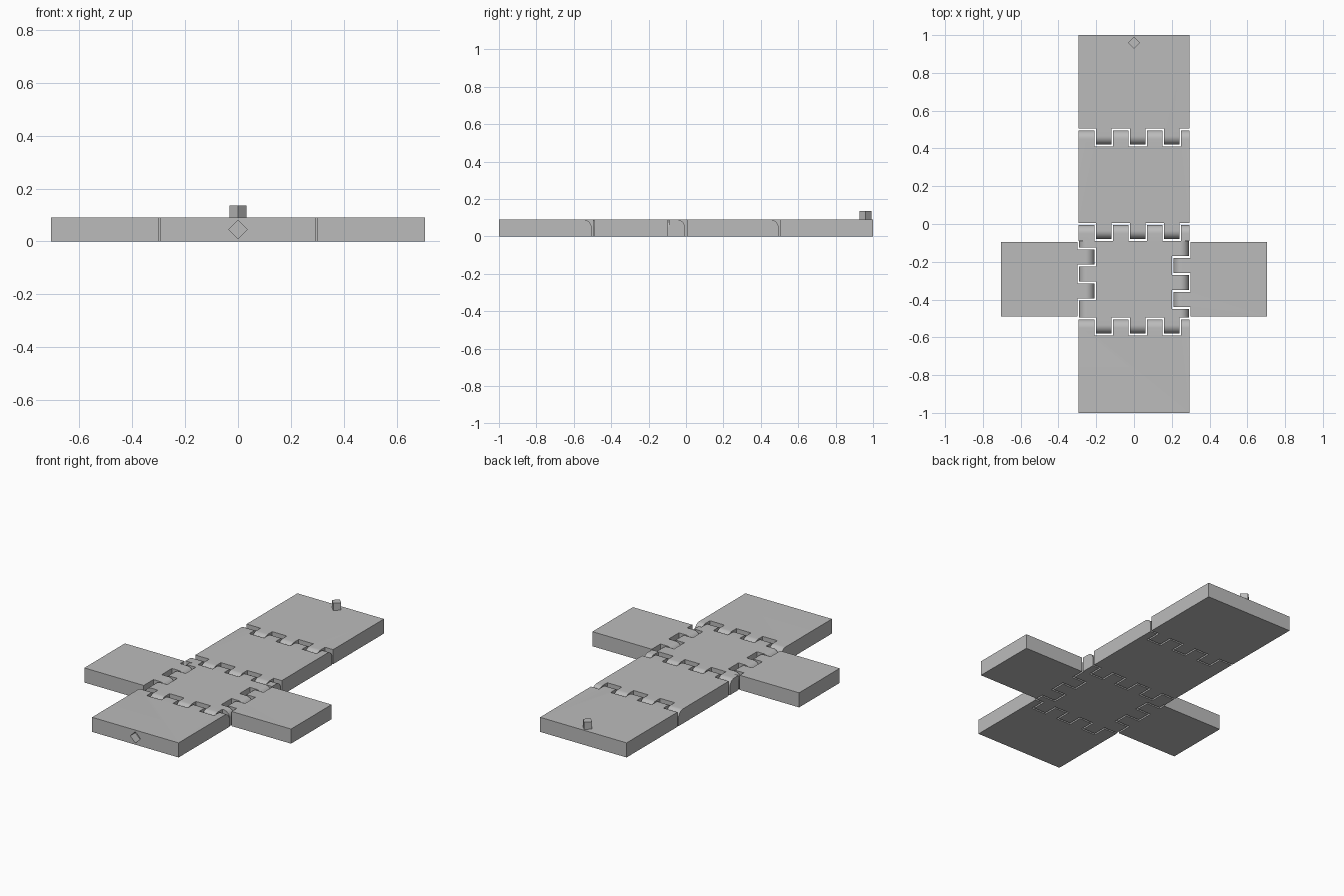
import bpy, bmesh, math
from mathutils import Vector

if "Cube" in bpy.data.objects:
    bpy.data.objects.remove(bpy.data.objects["Cube"])

THICK = 0.09      # panel thickness
GAP = 0.01        # clearance between panels
RADIUS = 0.045    # rounding on the knuckle ends
HALF = 0.295      # half width of the long strip

grey = bpy.data.materials.new("plain_grey")
grey.use_nodes = True
grey.diffuse_color = (0.5, 0.5, 0.5, 1)
grey.node_tree.nodes["Principled BSDF"].inputs["Base Color"].default_value = (0.5, 0.5, 0.5, 1)


def finish(name, bm):
    bmesh.ops.recalc_face_normals(bm, faces=bm.faces)
    mesh = bpy.data.meshes.new(name)
    bm.to_mesh(mesh)
    bm.free()
    mesh.materials.append(grey)
    obj = bpy.data.objects.new(name, mesh)
    bpy.context.collection.objects.link(obj)
    return obj


def prism(bm, points, shift):
    """Closed prism from a planar loop of points."""
    face = bm.faces.new([bm.verts.new(p) for p in points])
    out = bmesh.ops.extrude_face_region(bm, geom=[face])
    moved = [v for v in out["geom"] if isinstance(v, bmesh.types.BMVert)]
    bmesh.ops.translate(bm, verts=moved, vec=Vector(shift))


def box(bm, x0, x1, y0, y1, z0, z1):
    prism(bm, [(x0, y0, z0), (x1, y0, z0), (x1, y1, z0), (x0, y1, z0)], (0, 0, z1 - z0))


def cut(target, bm):
    tool = finish("cutter", bm)
    tool.hide_render = True
    mod = target.modifiers.new("cut", "BOOLEAN")
    mod.operation, mod.solver, mod.object = "DIFFERENCE", "EXACT", tool
    mod.use_self = True
    bpy.context.view_layer.objects.active = target
    bpy.ops.object.modifier_apply(modifier=mod.name)
    bpy.data.objects.remove(tool)


def tool_profile(end, inward, rounded):
    """Section (u, z) that clears a notch, or rounds a knuckle end."""
    low, high = -0.02, THICK + 0.02
    outer = end - inward * (0.03 if rounded else 0.13)
    if not rounded:
        return [(outer, low), (end, low), (end, high), (outer, high)]
    arc = []
    for i in range(13):
        a = math.pi - math.pi / 2 * i / 12
        arc.append((end + inward * RADIUS * (1 + math.cos(a)),
                    THICK - RADIUS + RADIUS * math.sin(a)))
    return [(outer, low), (end, low)] + arc + [(end + inward * RADIUS, high), (outer, high)]


def hinge(low_bm, high_bm, axis, a, b, cells, low_first):
    """Interleave knuckles between walls a and b of the low and high panels."""
    last = len(cells) - 2
    for i, (t0, t1) in enumerate(zip(cells, cells[1:])):
        low_owns = (i % 2 == 0) == low_first
        jobs = ((low_bm, b - GAP if low_owns else a, -1, low_owns),
                (high_bm, b if low_owns else a + GAP, 1, not low_owns))
        for bm, end, inward, rounded in jobs:
            s, e = t0, t1
            if not rounded:
                s -= 0.02 if i == 0 else GAP / 2
                e += 0.02 if i == last else GAP / 2
            section = tool_profile(end, inward, rounded)
            if axis == "y":
                prism(bm, [(s, u, z) for u, z in section], (e - s, 0, 0))
            else:
                prism(bm, [(u, s, z) for u, z in section], (0, e - s, 0))


# Panels as full plates that overlap inside each hinge zone
extents = {
    "front_panel": (-HALF, HALF, -1, -0.495),
    "base_panel": (-HALF, HALF, -0.59, 0.005),
    "back_panel": (-HALF, HALF, -0.09, 0.505),
    "lid_panel": (-HALF, HALF, 0.41, 1),
    "right_panel": (-0.705, -0.2, -0.49, -0.095),
    "left_panel": (0.2, 0.705, -0.49, -0.095),
}
panels, tools = {}, {}
for name, (x0, x1, y0, y1) in extents.items():
    bm = bmesh.new()
    box(bm, x0, x1, y0, y1, 0, THICK)
    panels[name] = finish(name, bm)
    tools[name] = bmesh.new()

# Three hinges across the strip
across = [-HALF + 0.09 * i for i in range(7)] + [HALF]
strip = ["front_panel", "base_panel", "back_panel", "lid_panel"]
for i, (low, high) in enumerate(zip(strip, strip[1:])):
    y = -0.59 + 0.5 * i
    hinge(tools[low], tools[high], "y", y, y + 0.095, across, True)

# Two hinges at the sides of the base
side_a = [-0.5] + [-0.4 + 0.09 * i for i in range(4)] + [-0.09]
side_b = [-0.5] + [-0.445 + 0.09 * i for i in range(4)] + [-0.09]
hinge(tools["right_panel"], tools["base_panel"], "x", -0.3, -0.2, side_a, False)
hinge(tools["base_panel"], tools["left_panel"], "x", 0.2, 0.3, side_b, True)

# Diamond latch socket in the front edge
r = 0.035
mid = THICK / 2
prism(tools["front_panel"],
      [(-r, -1.02, mid), (0, -1.02, mid - r), (r, -1.02, mid), (0, -1.02, mid + r)], (0, 0.07, 0))

for name, bm in tools.items():
    cut(panels[name], bm)

# Diamond latch peg on the lid
r = 0.032
bm = bmesh.new()
prism(bm, [(-r, 0.96, THICK), (0, 0.96 - r, THICK), (r, 0.96, THICK), (0, 0.96 + r, THICK)], (0, 0, 0.045))
panels["latch_peg"] = finish("latch_peg", bm)

# Smooth knuckle curves, sharp edges elsewhere
for obj in panels.values():
    bpy.ops.object.select_all(action="DESELECT")
    obj.select_set(True)
    bpy.context.view_layer.objects.active = obj
    bpy.ops.object.shade_smooth_by_angle(angle=math.radians(30))
